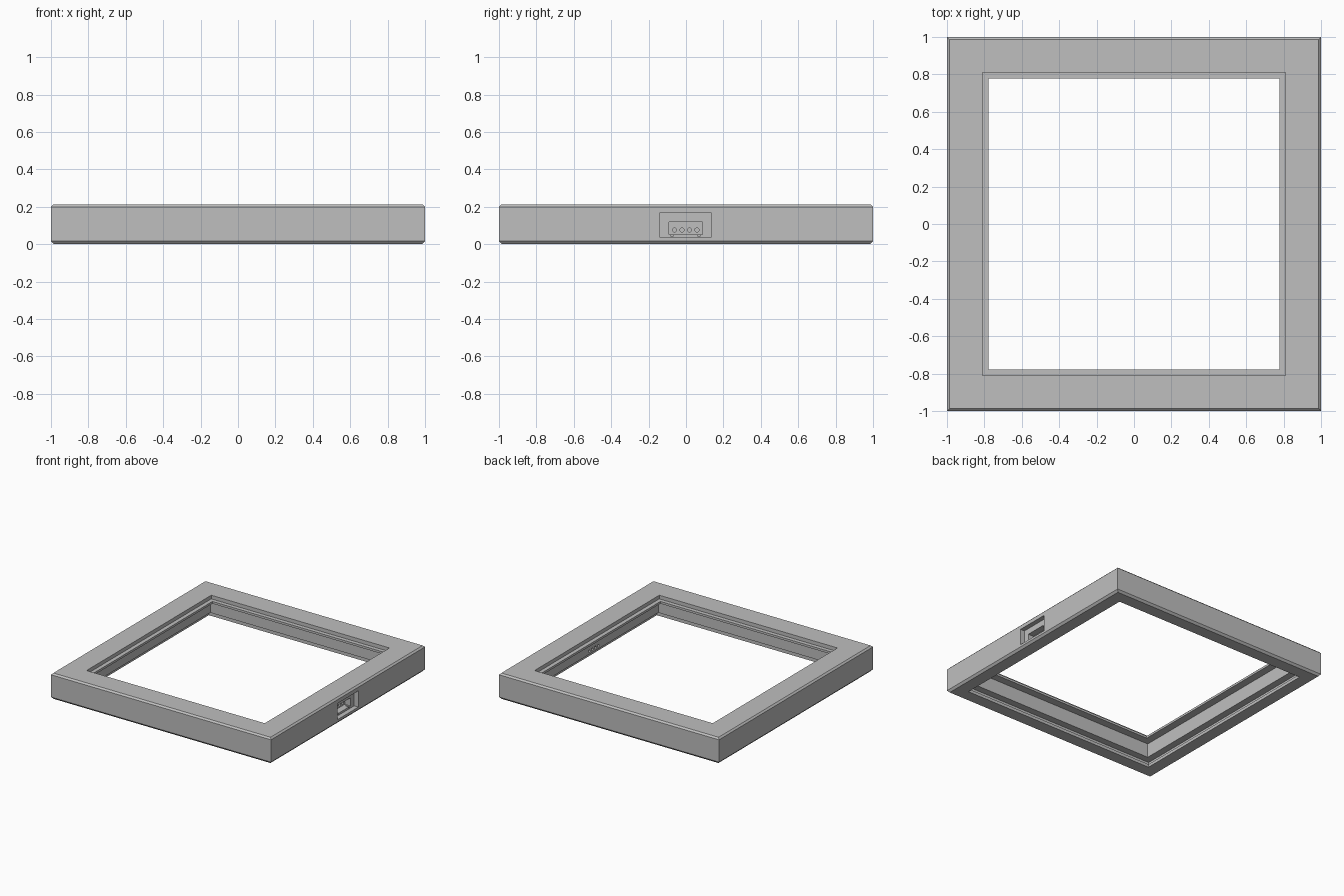
import bpy, bmesh
from mathutils import Matrix, Vector

if "Cube" in bpy.data.objects:
    bpy.data.objects.remove(bpy.data.objects["Cube"], do_unlink=True)

grey = bpy.data.materials.new("plain grey")
grey.use_nodes = True
colour = (0.52, 0.52, 0.52, 1)
grey.diffuse_color = colour
grey.node_tree.nodes["Principled BSDF"].inputs["Base Color"].default_value = colour


def add_object(name, bm):
    bmesh.ops.recalc_face_normals(bm, faces=bm.faces)
    mesh = bpy.data.meshes.new(name)
    bm.to_mesh(mesh)
    bm.free()
    mesh.materials.append(grey)
    ob = bpy.data.objects.new(name, mesh)
    bpy.context.collection.objects.link(ob)
    return ob


def square_ring(name, profile):
    """Sweep a closed (half width, height) profile round a square."""
    bm = bmesh.new()
    corners = [(1, 1), (-1, 1), (-1, -1), (1, -1)]
    rows = [[bm.verts.new((r * cx, r * cy, z)) for r, z in profile] for cx, cy in corners]
    n = len(profile)
    for i in range(4):
        a, b = rows[i], rows[(i + 1) % 4]
        for j in range(n):
            k = (j + 1) % n
            bm.faces.new((a[j], b[j], b[k], a[k]))
    return add_object(name, bm)


def hide(ob):
    ob.hide_render = True
    ob.hide_set(True)


def box_cutter(name, low, high):
    bm = bmesh.new()
    bmesh.ops.create_cube(bm, size=1)
    low, high = Vector(low), Vector(high)
    bmesh.ops.scale(bm, vec=high - low, verts=bm.verts)
    bmesh.ops.translate(bm, vec=(low + high) / 2, verts=bm.verts)
    return add_object(name, bm)


def hole_cutter(name, y):
    bm = bmesh.new()
    turn = Matrix.Translation((0.88, y, 0.076)) @ Matrix.Rotation(1.5708, 4, "Y")
    bmesh.ops.create_cone(bm, cap_ends=True, segments=16, radius1=0.011,
                          radius2=0.011, depth=0.12, matrix=turn)
    return add_object(name, bm)


# Frame: chamfered outside, stepped front lip, hollow back with a cover groove
frame = square_ring("frame", [
    (0.985, 0), (1, 0.017), (1, 0.2), (0.987, 0.213),
    (0.81, 0.213), (0.81, 0.183), (0.777, 0.183), (0.777, 0.165),
    (0.84, 0.165), (0.84, 0.05), (0.897, 0.05), (0.897, 0.025),
    (0.885, 0.025), (0.885, 0)])

# Socket on the left side: recess, plug opening, key notches and pin holes
cutters = [
    box_cutter("recess_cutter", (0.962, -0.138, 0.036), (1.1, 0.135, 0.169)),
    box_cutter("plug_cutter", (0.91, -0.092, 0.053), (1.05, 0.087, 0.12)),
]
for y in (-0.075, 0.07):
    cutters.append(box_cutter("notch_cutter", (0.93, y - 0.005, 0.04), (1.04, y + 0.005, 0.06)))
for y in (-0.062, -0.022, 0.018, 0.058):
    cutters.append(hole_cutter("pin_hole_cutter", y))

for cutter in cutters:
    mod = frame.modifiers.new(cutter.name, "BOOLEAN")
    mod.operation = "DIFFERENCE"
    mod.solver = "EXACT"
    mod.object = cutter
    hide(cutter)
